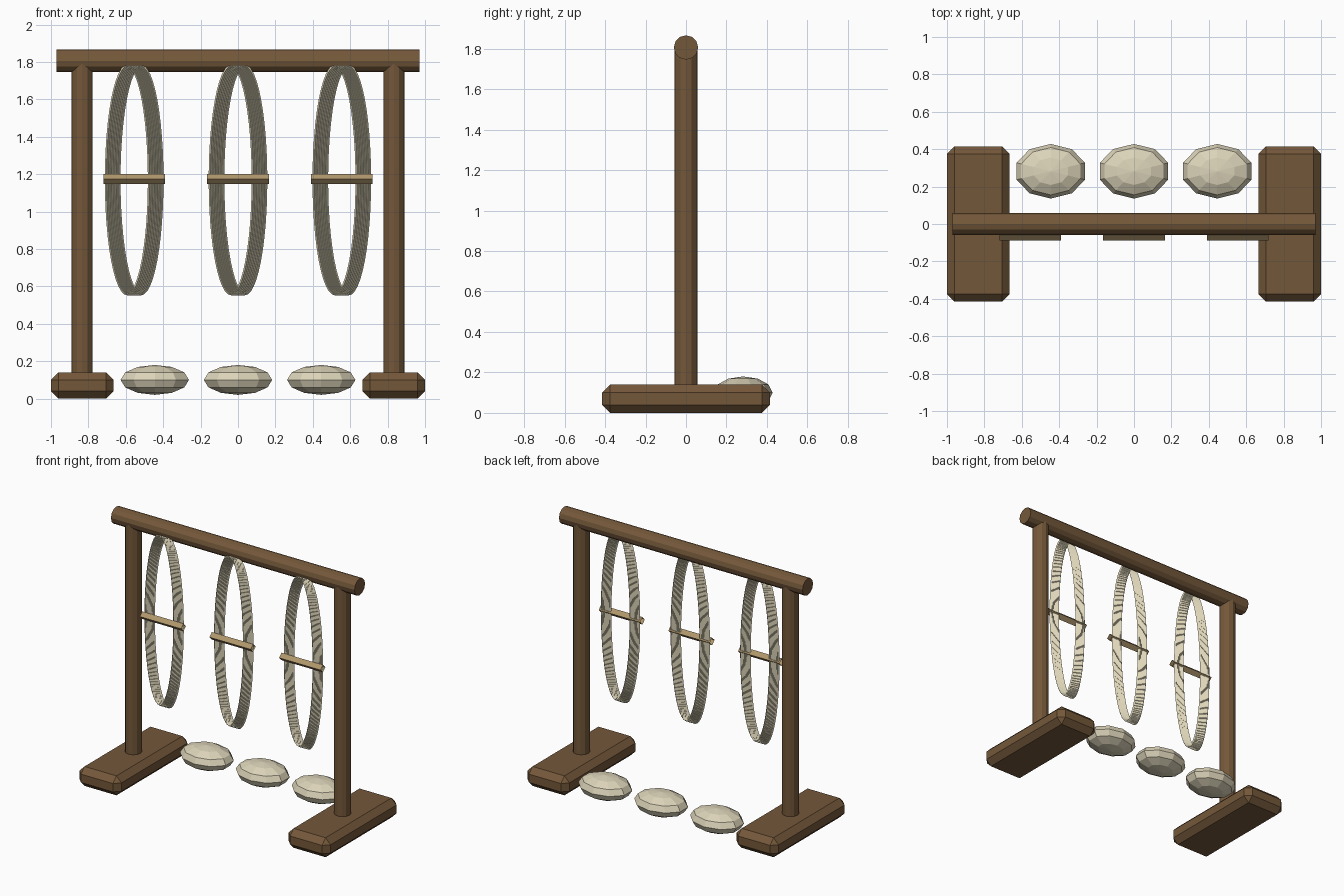
import bpy, bmesh
from math import cos, sin, pi
from mathutils import Matrix, Vector

cube = bpy.data.objects.get("Cube")
if cube:
    bpy.data.objects.remove(cube, do_unlink=True)


def material(name, rgb):
    m = bpy.data.materials.new(name)
    m.use_nodes = True
    m.diffuse_color = (*rgb, 1)
    m.node_tree.nodes["Principled BSDF"].inputs["Base Color"].default_value = (*rgb, 1)
    return m


wood = material("dark_wood", (0.175, 0.097, 0.042))
pale_wood = material("pale_wood", (0.43, 0.31, 0.15))
yarn = material("cream_yarn", (0.72, 0.66, 0.48))
stone = material("pale_stone", (0.71, 0.65, 0.48))


def add_object(name, mesh, mat):
    mesh.materials.clear()
    mesh.materials.append(mat)
    obj = bpy.data.objects.new(name, mesh)
    bpy.context.collection.objects.link(obj)
    return obj


def from_bmesh(name, bm, mat):
    mesh = bpy.data.meshes.new(name)
    bm.to_mesh(mesh)
    bm.free()
    return add_object(name, mesh, mat)


def rod(name, start, end, radius, sides, mat, capped=True):
    """Straight prism between two points."""
    start, end = Vector(start), Vector(end)
    axis = end - start
    matrix = (Matrix.Translation((start + end) / 2)
              @ axis.to_track_quat('Z', 'Y').to_matrix().to_4x4())
    bm = bmesh.new()
    bmesh.ops.create_cone(bm, cap_ends=capped, segments=sides, radius1=radius,
                          radius2=radius, depth=axis.length, matrix=matrix)
    return from_bmesh(name, bm, mat)


def chamfered_block(name, centre, size, chamfer, mat):
    bm = bmesh.new()
    bmesh.ops.create_cube(bm, size=1, matrix=Matrix.Translation(centre)
                          @ Matrix.Diagonal((*size, 1)))
    bmesh.ops.bevel(bm, geom=bm.edges[:], offset=chamfer, segments=1,
                    profile=0.5, affect='EDGES')
    return from_bmesh(name, bm, mat)


def skein(name, x, y, strands=9, points=48):
    """Thin upright oval loops laid side by side."""
    curve = bpy.data.curves.new(name + "_path", 'CURVE')
    curve.dimensions = '3D'
    curve.bevel_depth = 0.008
    curve.bevel_resolution = 0
    for i in range(strands):
        shift = 0.034 * (2 * i / (strands - 1) - 1)
        spline = curve.splines.new('POLY')
        spline.points.add(points - 1)
        spline.use_cyclic_u = True
        spline.use_smooth = False
        for k, p in enumerate(spline.points):
            a = 2 * pi * k / points
            p.co = (x + shift + 0.115 * cos(a), y, 1.169 + 0.61 * sin(a), 1)
    helper = bpy.data.objects.new(name + "_path", curve)
    bpy.context.collection.objects.link(helper)
    mesh = bpy.data.meshes.new_from_object(helper)
    bpy.data.objects.remove(helper, do_unlink=True)
    return add_object(name, mesh, yarn)


# Frame: feet, posts and top beam
for side, s in (("left", 1), ("right", -1)):
    chamfered_block(side + "_foot", (0.833 * s, 0, 0.07), (0.334, 0.83, 0.14), 0.04, wood)
    rod(side + "_post", (0.833 * s, 0, 0.1), (0.833 * s, 0, 1.79), 0.056, 12, wood)
rod("top_beam", (-0.97, 0, 1.806), (0.97, 0, 1.806), 0.06, 12, wood)

# Hanging skeins, each with an open diamond-section cross stick in front
for label, s in (("right", -1), ("middle", 0), ("left", 1)):
    x = 0.555 * s
    skein(label + "_skein", x, -0.048)
    rod(label + "_stick", (x - 0.165, -0.062, 1.174), (x + 0.165, -0.062, 1.174),
        0.027, 4, pale_wood, capped=False)

    # Flattened stone behind the frame
    bm = bmesh.new()
    bmesh.ops.create_uvsphere(bm, u_segments=10, v_segments=6, radius=1,
                              matrix=Matrix.Translation((0.445 * s, 0.282, 0.1))
                              @ Matrix.Diagonal((0.192, 0.146, 0.08, 1)))
    from_bmesh(label + "_stone", bm, stone)
